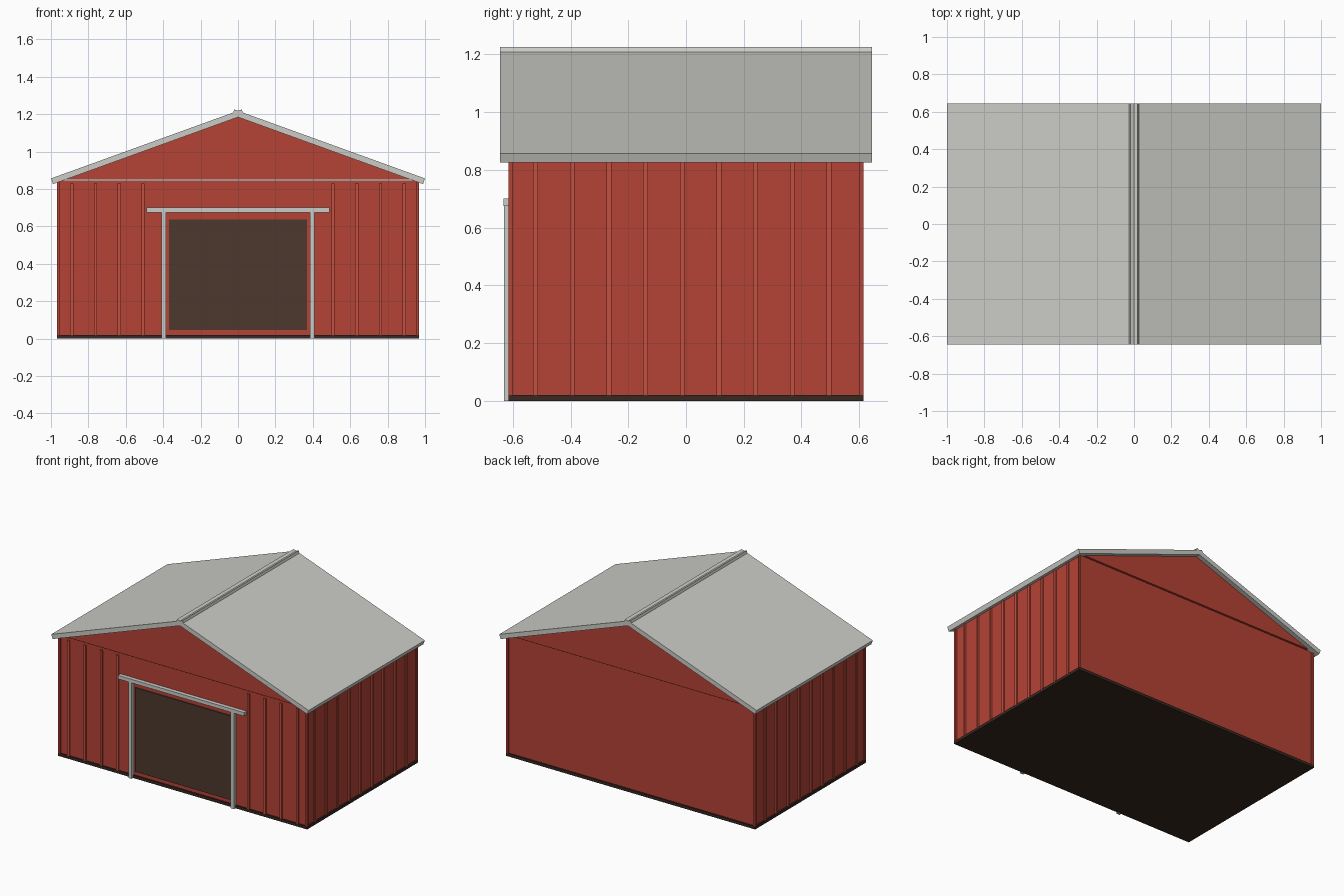
import bpy, math

if "Cube" in bpy.data.objects:
    bpy.data.objects.remove(bpy.data.objects["Cube"])


def material(name, rgb):
    m = bpy.data.materials.new(name)
    m.diffuse_color = (*rgb, 1)
    m.use_nodes = True
    m.node_tree.nodes["Principled BSDF"].inputs["Base Color"].default_value = m.diffuse_color
    return m


RED = material("barn_red", (0.46, 0.055, 0.036))
LIGHT_RED = material("rib_red", (0.56, 0.08, 0.05))
BROWN = material("dark_brown", (0.075, 0.04, 0.027))
SILL = material("sill_brown", (0.04, 0.02, 0.015))
GREY = material("metal_grey", (0.6, 0.6, 0.57))


def prism(name, profile, y0, y1, mat):
    """Extrude an xz profile (counter-clockwise seen from the front) along y."""
    n = len(profile)
    verts = [(x, y, z) for y in (y0, y1) for x, z in profile]
    faces = [tuple(range(n)), tuple(range(2 * n - 1, n - 1, -1))]
    faces += [(i, i + n, (i + 1) % n + n, (i + 1) % n) for i in range(n)]
    mesh = bpy.data.meshes.new(name)
    mesh.from_pydata(verts, [], faces)
    mesh.materials.append(mat)
    ob = bpy.data.objects.new(name, mesh)
    bpy.context.collection.objects.link(ob)
    return ob


def box(name, x, y, z, mat):
    x0, x1 = sorted(x)
    y0, y1 = sorted(y)
    return prism(name, [(x0, z[0]), (x1, z[0]), (x1, z[1]), (x0, z[1])], y0, y1, mat)


# Sill and wall body
box("sill", (-0.968, 0.968), (-0.615, 0.615), (0, 0.02), SILL)
box("walls", (-0.957, 0.957), (-0.605, 0.605), (0.02, 0.845), RED)

# Gable ends
gable = [(-0.957, 0.85), (0.957, 0.85), (0, 1.2)]
prism("front_gable", gable, -0.613, -0.59, RED)
prism("back_gable", gable, 0.59, 0.613, RED)

# Corner trims
for sx in (-1, 1):
    for sy in (-1, 1):
        box("corner_trim", (sx * 0.953, sx * 0.968), (sy * 0.601, sy * 0.615),
            (0.02, 0.845), RED)

# Raised siding ribs on the sides and beside the door
RIB = 0.0085
for s in (-1, 1):
    for k in range(-4, 5):
        y = -0.013 + 0.127 * k
        box("side_rib", (s * 0.95, s * 0.967), (y - RIB, y + RIB), (0.02, 0.835), LIGHT_RED)
    for k in range(4, 8):
        x = s * 0.127 * k
        box("front_rib", (x - RIB, x + RIB), (-0.615, -0.6), (0.02, 0.83), LIGHT_RED)

# Door panel, jambs and overhead track
box("door", (-0.37, 0.37), (-0.613, -0.6), (0.047, 0.637), BROWN)
for s in (-1, 1):
    box("door_jamb", (s * 0.385, s * 0.41), (-0.631, -0.6), (0, 0.68), GREY)
box("door_track", (-0.49, 0.49), (-0.633, -0.6), (0.675, 0.70), GREY)

# Two roof slabs that cross slightly at the ridge
a = math.atan2(1.225 - 0.856, 1.02)
t = 0.032
dx, dz = t * math.sin(a), t * math.cos(a)
slab = [(1.0 - dx, 0.856 - dz), (1.0, 0.856), (-0.02, 1.225), (-0.02 - dx, 1.225 - dz)]
prism("roof_right", slab, -0.645, 0.645, GREY)
prism("roof_left", [(-x, z) for x, z in reversed(slab)], -0.645, 0.645, GREY)
